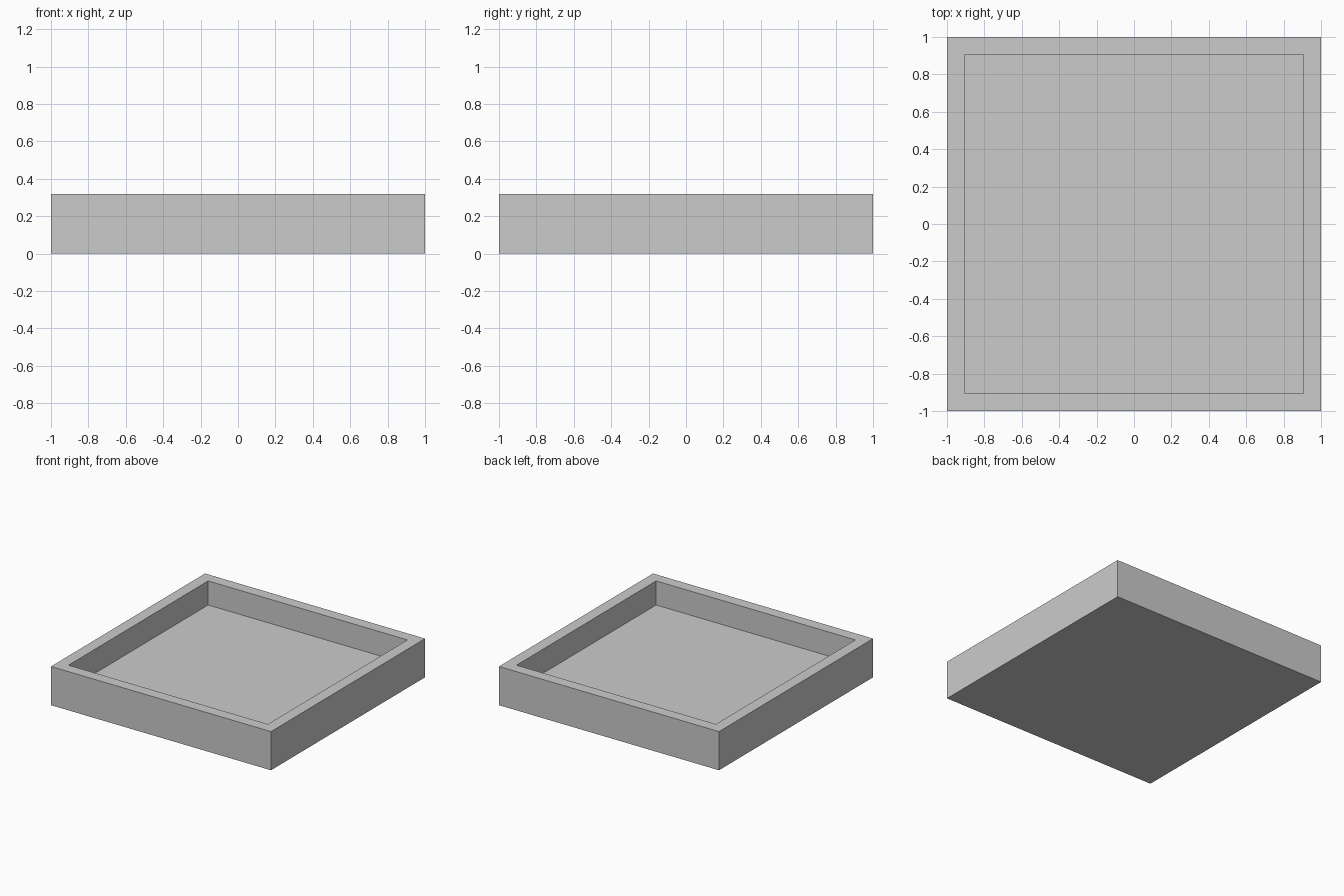
import bpy, bmesh
from mathutils import Matrix, Vector

if "Cube" in bpy.data.objects:
    bpy.data.objects.remove(bpy.data.objects["Cube"])

HEIGHT = 0.318
WALL = 0.094
FLOOR = 0.12

# Square block standing on the ground
bm = bmesh.new()
bmesh.ops.create_cube(bm, size=1.0)
bmesh.ops.scale(bm, vec=(2.0, 2.0, HEIGHT), verts=bm.verts)
bmesh.ops.translate(bm, vec=(0, 0, HEIGHT / 2), verts=bm.verts)

# Rim: inset the top face, then sink it to form the recess
bm.normal_update()
top = max(bm.faces, key=lambda f: f.calc_center_median().z)
bmesh.ops.inset_region(bm, faces=[top], thickness=WALL, use_even_offset=True)
sunk = bmesh.ops.extrude_discrete_faces(bm, faces=[top])["faces"][0]
bmesh.ops.translate(bm, vec=(0, 0, FLOOR - HEIGHT), verts=sunk.verts)
bmesh.ops.recalc_face_normals(bm, faces=bm.faces)

# Tray object
mesh = bpy.data.meshes.new("square_tray")
bm.to_mesh(mesh)
bm.free()
tray = bpy.data.objects.new("square_tray", mesh)
bpy.context.collection.objects.link(tray)
